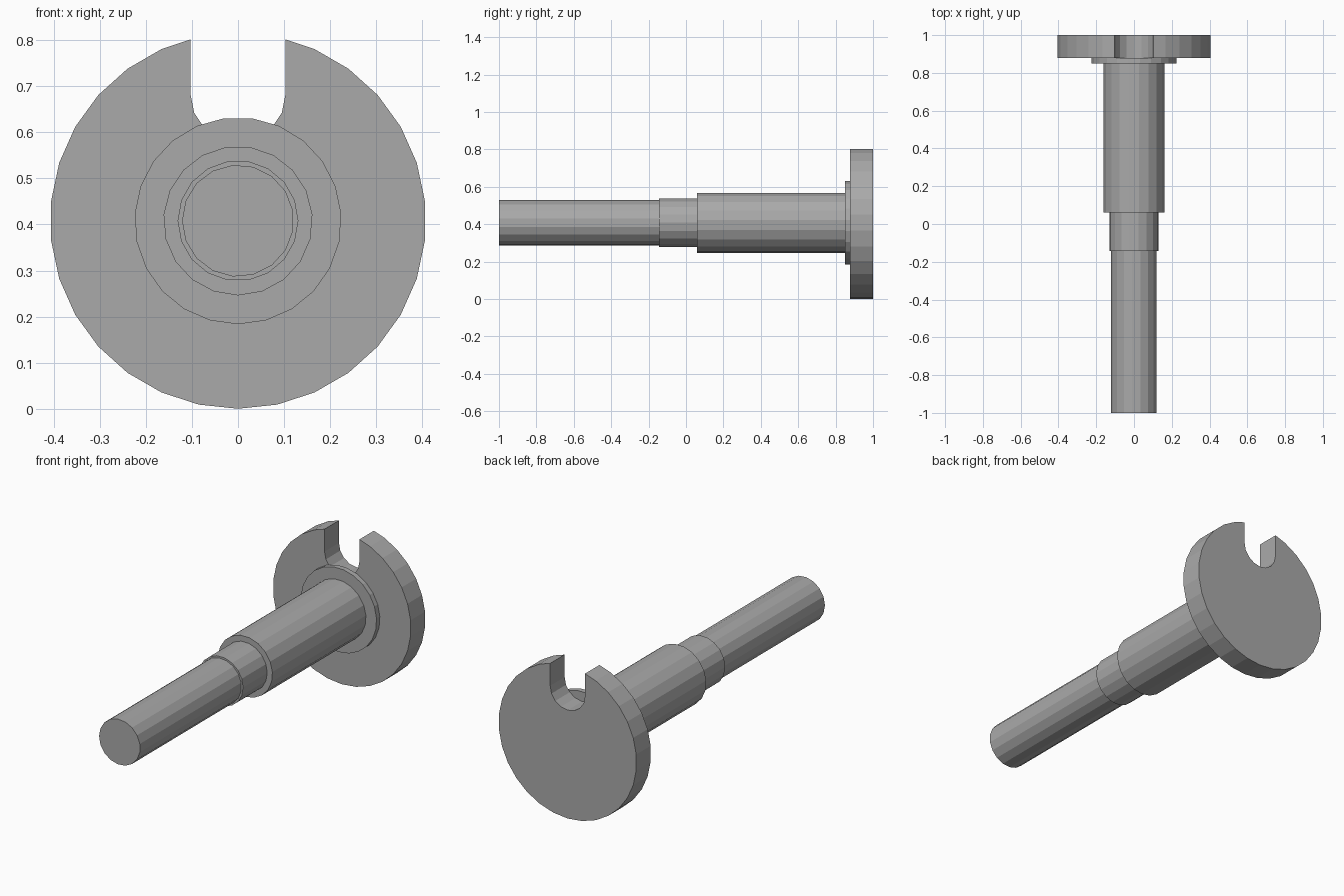
import bpy
import bmesh
from math import sin, cos, pi, sqrt

if "Cube" in bpy.data.objects:
    bpy.data.objects.remove(bpy.data.objects["Cube"], do_unlink=True)

AXIS_Z = 0.408      # height of the shared axis
DISC_R = 0.408
SLOT_R = 0.103      # half width of the slot
SLOT_Z = 0.682      # centre of the slot's round floor

grey = bpy.data.materials.new("steel_grey")
grey.use_nodes = True
grey.diffuse_color = (0.4, 0.4, 0.4, 1)
grey.node_tree.nodes["Principled BSDF"].inputs["Base Color"].default_value = (0.4, 0.4, 0.4, 1)


def ring(radius, sides, start):
    """Points (x, z) of a regular polygon around the axis."""
    return [(radius * cos(start + 2 * pi * i / sides),
             AXIS_Z + radius * sin(start + 2 * pi * i / sides)) for i in range(sides)]


def extrude(name, profile, y0, y1):
    """Solid with an (x, z) profile running from y0 to y1."""
    bm = bmesh.new()
    face = bm.faces.new([bm.verts.new((x, y0, z)) for x, z in profile])
    moved = bmesh.ops.extrude_face_region(bm, geom=[face])["geom"]
    verts = [v for v in moved if isinstance(v, bmesh.types.BMVert)]
    bmesh.ops.translate(bm, verts=verts, vec=(0, y1 - y0, 0))
    bmesh.ops.recalc_face_normals(bm, faces=bm.faces)
    mesh = bpy.data.meshes.new(name)
    bm.to_mesh(mesh)
    bm.free()
    mesh.materials.append(grey)
    obj = bpy.data.objects.new(name, mesh)
    bpy.context.collection.objects.link(obj)
    return obj


# Stepped shaft and collar: name, radius, sides, start angle, y range
steps = [
    ("thin_shaft", 0.1215, 17, pi, -1.0, -0.144),
    ("middle_shaft", 0.131, 18, pi, -0.144, 0.06),
    ("thick_shaft", 0.162, 19, -pi / 2, 0.06, 0.85),
    ("collar", 0.2245, 23, -pi / 2, 0.85, 0.878),
]
for name, radius, sides, start, y0, y1 in steps:
    extrude(name, ring(radius, sides, start), y0, y1)

# Slotted disc: the outer rim starts just left of the slot and ends right of it
rim = [p for p in ring(DISC_R, 30, pi / 2)
       if abs(p[0]) > SLOT_R or p[1] < AXIS_Z]
slot_top = AXIS_Z + sqrt(DISC_R ** 2 - SLOT_R ** 2) - 0.001
floor = [(SLOT_R * cos(a), SLOT_Z + SLOT_R * sin(a))
         for a in (-pi * i / 8 for i in range(9))]
profile = rim + [(SLOT_R, slot_top)] + floor + [(-SLOT_R, slot_top)]
extrude("slotted_disc", profile, 0.878, 1.0)
